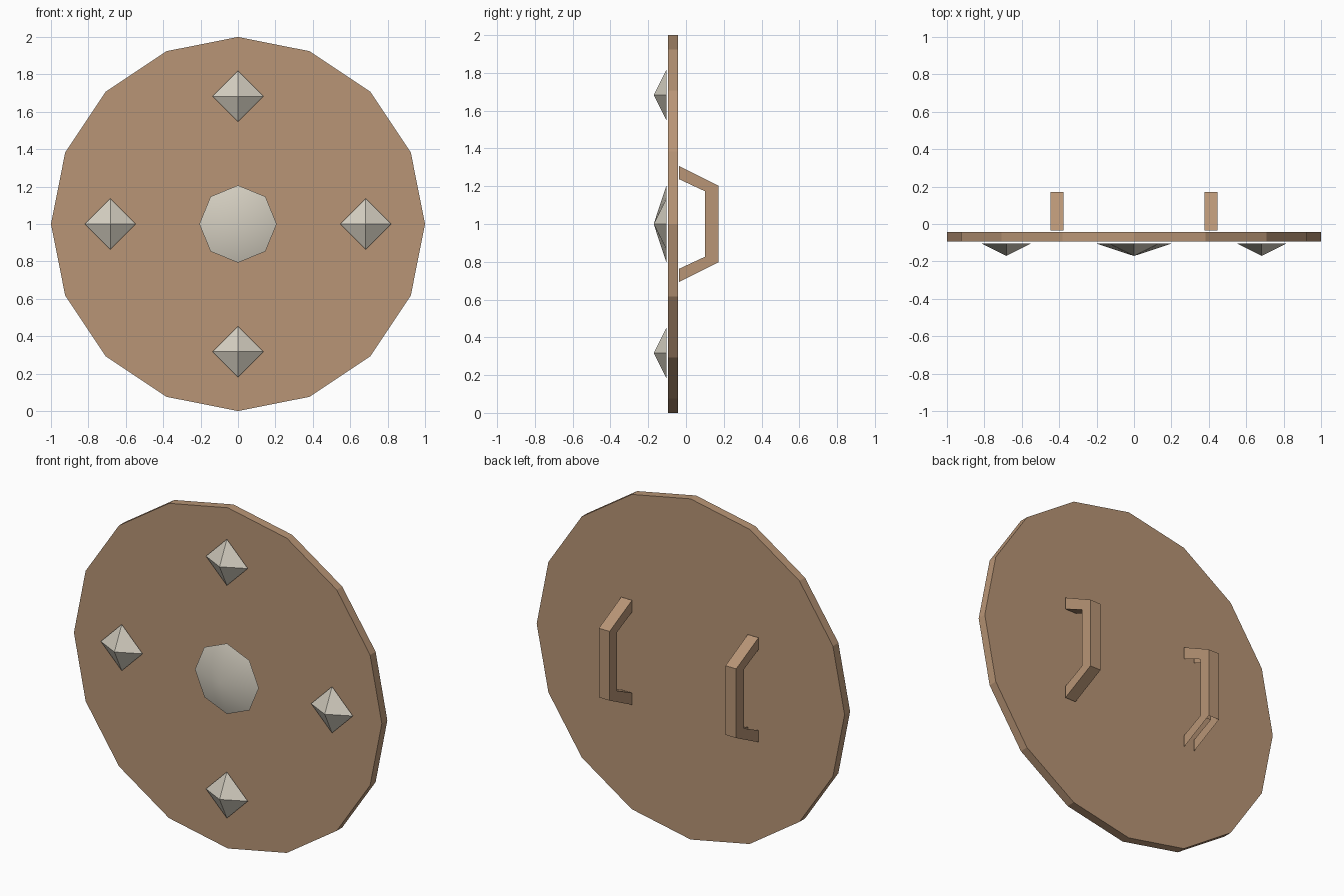
import bpy
import bmesh
from math import sin, cos, tau

cube = bpy.data.objects.get("Cube")
if cube:
    bpy.data.objects.remove(cube)


def make_material(name, rgb):
    mat = bpy.data.materials.new(name)
    mat.use_nodes = True
    mat.diffuse_color = (*rgb, 1)
    mat.node_tree.nodes["Principled BSDF"].inputs["Base Color"].default_value = (*rgb, 1)
    return mat


wood = make_material("warm_brown", (0.48, 0.30, 0.18))
metal = make_material("pale_metal", (0.66, 0.62, 0.53))


def finish(bm, name, mat):
    bmesh.ops.recalc_face_normals(bm, faces=bm.faces)
    mesh = bpy.data.meshes.new(name)
    bm.to_mesh(mesh)
    bm.free()
    mesh.materials.append(mat)
    obj = bpy.data.objects.new(name, mesh)
    bpy.context.collection.objects.link(obj)
    return obj


def ring(bm, x, z, radius, sides, y):
    return [bm.verts.new((x + radius * cos(tau * i / sides), y,
                          z + radius * sin(tau * i / sides))) for i in range(sides)]


def spike(name, x, z, radius, sides, smooth=False):
    """Shallow pointed cone facing the front."""
    bm = bmesh.new()
    base = ring(bm, x, z, radius, sides, -0.103)
    tip = bm.verts.new((x, -0.171, z))
    for i in range(sides):
        face = bm.faces.new((base[i], base[(i + 1) % sides], tip))
        face.smooth = smooth
    # separate base so the slopes shade on their own
    bm.faces.new(ring(bm, x, z, radius, sides, -0.103))
    return finish(bm, name, metal)


# Sixteen-sided board
bm = bmesh.new()
front = ring(bm, 0, 1, 1, 16, -0.094)
back = ring(bm, 0, 1, 1, 16, -0.043)
bm.faces.new(front)
bm.faces.new(back)
for i in range(16):
    j = (i + 1) % 16
    bm.faces.new((front[i], front[j], back[j], back[i]))
finish(bm, "shield_board", wood)

# Central boss and four pyramid studs
spike("center_boss", 0, 1, 0.207, 8, smooth=True)
for side, dx, dz in (("left", 1, 0), ("right", -1, 0), ("top", 0, 1), ("bottom", 0, -1)):
    spike(side + "_stud", dx * 0.683, 1 + dz * 0.683, 0.136, 4)

# Bracket handles: half profile (y, height from centre), outer then inner
outer = [(-0.036, 0.307), (0.171, 0.203)]
inner = [(-0.036, 0.237), (0.101, 0.173)]


def handle(name, x, open_arms):
    bm = bmesh.new()
    path_out = outer + [(y, -h) for y, h in reversed(outer)]
    path_in = inner + [(y, -h) for y, h in reversed(inner)]

    def row(path, px):
        return [bm.verts.new((px, y, 1 + h)) for y, h in path]

    ol, orr = row(path_out, x - 0.035), row(path_out, x + 0.035)
    il, ir = row(path_in, x - 0.035), row(path_in, x + 0.035)
    for i in range(3):
        bm.faces.new((ol[i], ol[i + 1], il[i + 1], il[i]))
        bm.faces.new((orr[i], orr[i + 1], ir[i + 1], ir[i]))
        # one bracket has hollow arms
        if not (open_arms and i == 2):
            bm.faces.new((ol[i], ol[i + 1], orr[i + 1], orr[i]))
        if not (open_arms and i != 1):
            bm.faces.new((il[i], il[i + 1], ir[i + 1], ir[i]))
    if not open_arms:
        for i in (0, 3):
            bm.faces.new((ol[i], orr[i], ir[i], il[i]))
    return finish(bm, name, wood)


handle("left_handle", 0.411, False)
handle("right_handle", -0.411, True)
